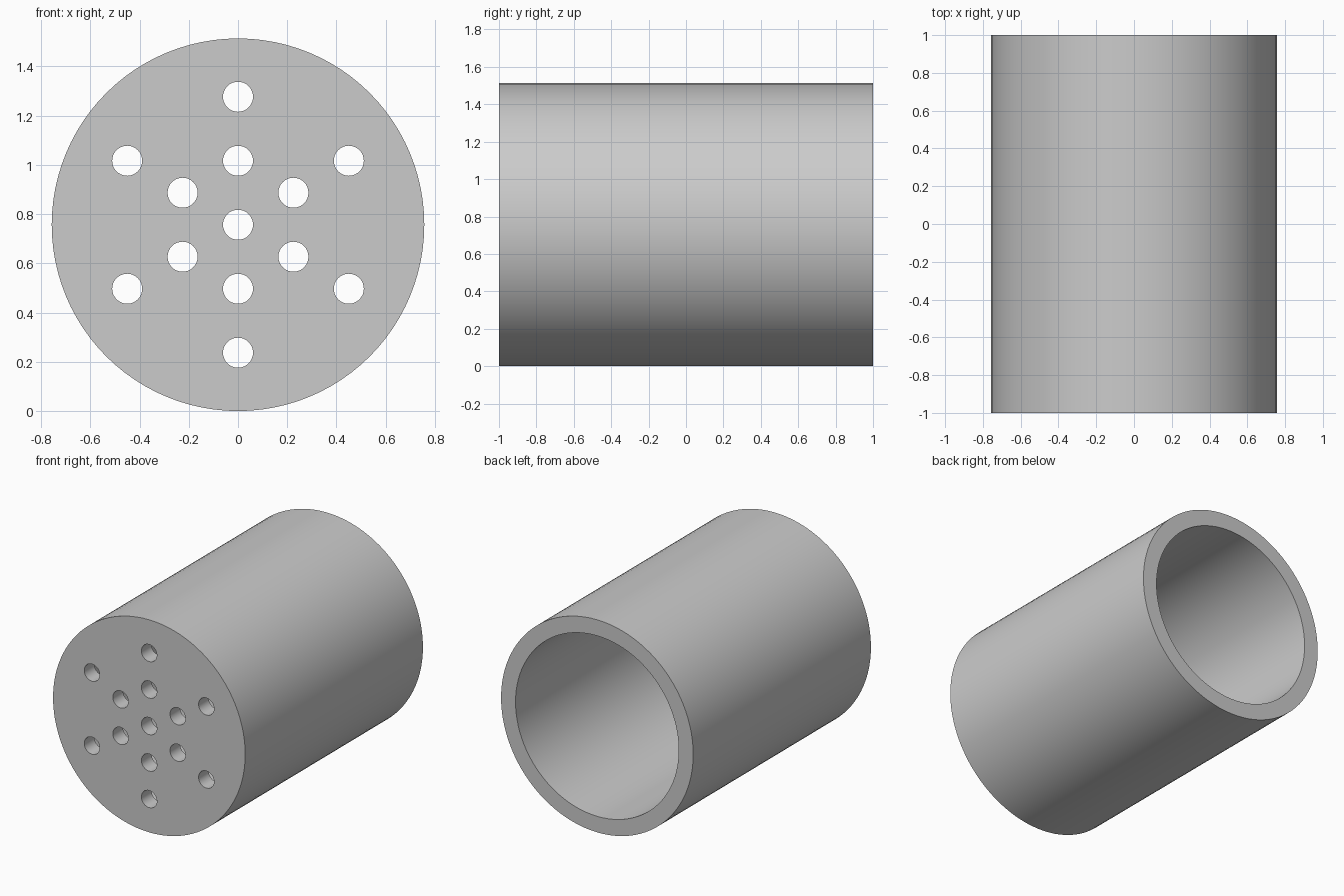
import bpy
import math

default = bpy.data.objects.get("Cube")
if default:
    bpy.data.objects.remove(default, do_unlink=True)

RADIUS = 0.757      # outer radius, also height of the axis
BORE = 0.643        # inner radius
END_WALL = 0.114    # thickness of the closed front
HOLE = 0.061        # radius of each hole
PITCH = 0.26        # spacing of the hole rings


def cylinder(name, radius, y0, y1, x=0.0, z=0.0, sides=96):
    """Closed cylinder lying along y; x and z are measured from the axis."""
    bpy.ops.mesh.primitive_cylinder_add(
        vertices=sides, radius=radius, depth=y1 - y0,
        location=(x, (y0 + y1) / 2, RADIUS + z), rotation=(math.pi / 2, 0, 0))
    obj = bpy.context.object
    obj.name = name
    bpy.ops.object.transform_apply(location=True, rotation=True, scale=True)
    return obj


def cut(target, cutter):
    """Subtract the cutter from the target and remove it."""
    cutter.hide_render = True
    mod = target.modifiers.new("cut", 'BOOLEAN')
    mod.operation = 'DIFFERENCE'
    mod.solver = 'EXACT'
    mod.object = cutter
    bpy.ops.object.select_all(action='DESELECT')
    target.select_set(True)
    bpy.context.view_layer.objects.active = target
    bpy.ops.object.modifier_apply(modifier=mod.name)
    bpy.data.objects.remove(cutter, do_unlink=True)


grey = bpy.data.materials.new("plain grey")
grey.use_nodes = True
colour = (0.6, 0.6, 0.6, 1.0)
grey.diffuse_color = colour
grey.node_tree.nodes["Principled BSDF"].inputs["Base Color"].default_value = colour

# Cup body: solid cylinder, hollowed from the back
body = cylinder("perforated_cup", RADIUS, -1, 1)
body.data.materials.append(grey)
cut(body, cylinder("bore_cutter", BORE, -1 + END_WALL, 1.2))

# Hole pattern: one in the middle and two rings of six
centres = [(0.0, 0.0)]
for ring in (1, 2):
    for i in range(6):
        a = math.radians(30 + 60 * i)
        centres.append((ring * PITCH * math.cos(a), ring * PITCH * math.sin(a)))
for x, z in centres:
    cut(body, cylinder("hole_cutter", HOLE, -1.2, -0.7, x, z, sides=32))

# Smooth walls, crisp rims
bpy.ops.object.select_all(action='DESELECT')
body.select_set(True)
bpy.context.view_layer.objects.active = body
bpy.ops.object.shade_smooth_by_angle(angle=math.radians(30))
